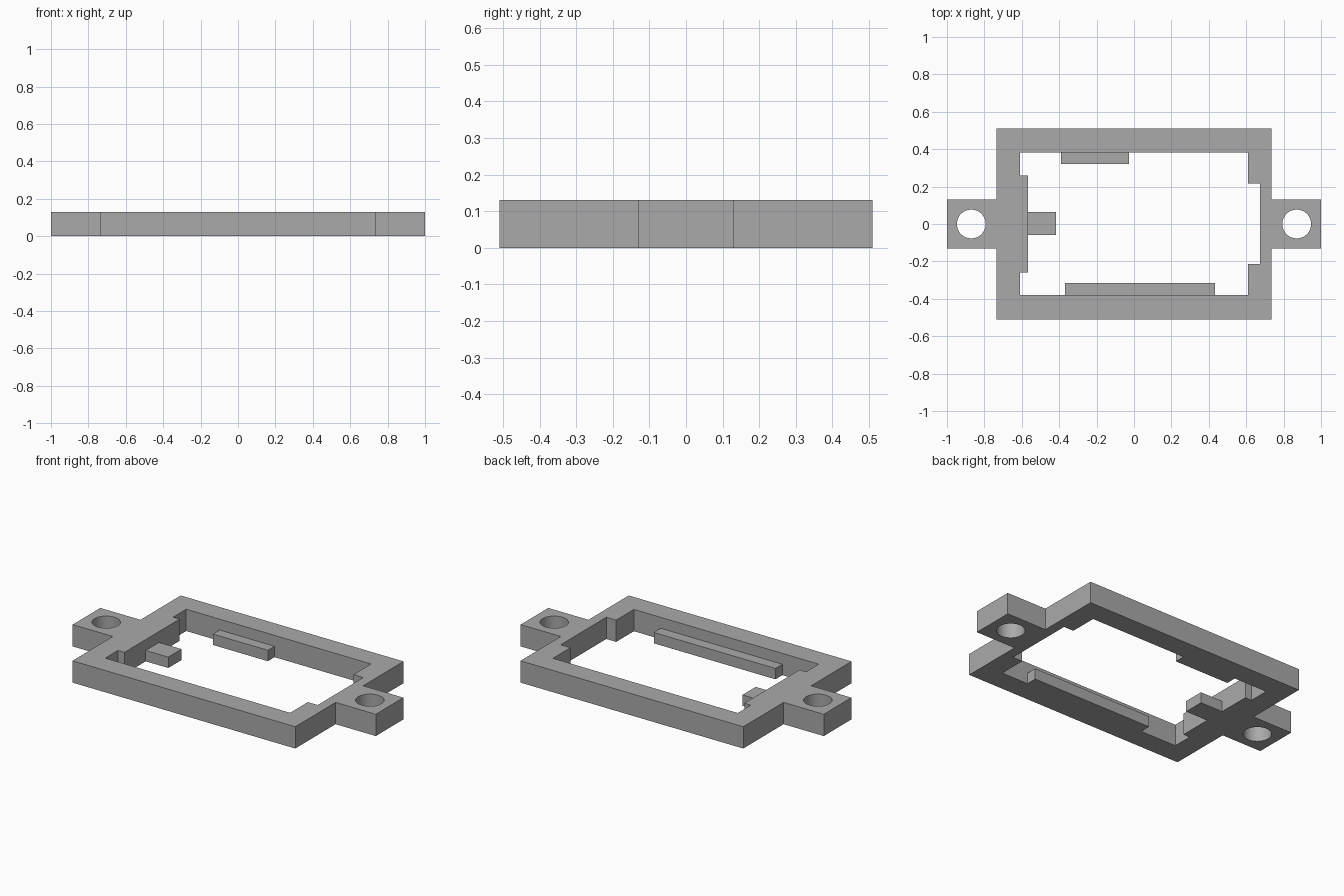
import bpy
import bmesh

cube = bpy.data.objects.get("Cube")
if cube:
    bpy.data.objects.remove(cube, do_unlink=True)

HEIGHT = 0.13
LEDGE = 0.065

# Single grey plastic colour
grey = bpy.data.materials.new("plain_grey")
grey.use_nodes = True
colour = (0.4, 0.4, 0.4, 1.0)
grey.diffuse_color = colour
grey.node_tree.nodes["Principled BSDF"].inputs["Base Color"].default_value = colour


def prism(name, outline, z0, z1):
    """Extrude a closed counter-clockwise outline from z0 to z1."""
    bm = bmesh.new()
    base = bm.faces.new([bm.verts.new((x, y, z0)) for x, y in outline])
    grown = bmesh.ops.extrude_face_region(bm, geom=[base])["geom"]
    verts = [g for g in grown if isinstance(g, bmesh.types.BMVert)]
    bmesh.ops.translate(bm, verts=verts, vec=(0, 0, z1 - z0))
    bmesh.ops.recalc_face_normals(bm, faces=bm.faces)
    mesh = bpy.data.meshes.new(name)
    bm.to_mesh(mesh)
    bm.free()
    mesh.materials.append(grey)
    obj = bpy.data.objects.new(name, mesh)
    bpy.context.collection.objects.link(obj)
    return obj


def block(name, x0, x1, y0, y1, z1):
    return prism(name, [(x0, y0), (x1, y0), (x1, y1), (x0, y1)], 0, z1)


def cut(target, cutter):
    """Subtract the cutter from the target, then discard it."""
    mod = target.modifiers.new("cut", 'BOOLEAN')
    mod.operation = 'DIFFERENCE'
    mod.solver = 'EXACT'
    mod.object = cutter
    bpy.context.view_layer.objects.active = target
    bpy.ops.object.modifier_apply(modifier=mod.name)
    bpy.data.objects.remove(cutter, do_unlink=True)


# Frame outline with a mounting ear at each end, made by half-turn symmetry
half = [(-0.735, -0.51), (0.735, -0.51), (0.735, -0.13),
        (1, -0.13), (1, 0.13), (0.735, 0.13)]
frame = prism("frame", half + [(-x, -y) for x, y in half], 0, HEIGHT)

# Stepped central opening
opening = [(-0.61, -0.38), (0.61, -0.38), (0.61, -0.213), (0.675, -0.213),
           (0.675, 0.217), (0.61, 0.217), (0.61, 0.383), (-0.61, 0.383),
           (-0.61, 0.26), (-0.567, 0.26), (-0.567, -0.26), (-0.61, -0.26)]
cut(frame, prism("opening_cutter", opening, -0.1, HEIGHT + 0.1))

# Screw holes through the ears
for x in (-0.87, 0.87):
    bpy.ops.mesh.primitive_cylinder_add(vertices=64, radius=0.077, depth=0.5,
                                        location=(x, 0, HEIGHT / 2))
    hole = bpy.context.object
    hole.data.materials.append(grey)
    cut(frame, hole)

# Half-height support ledges inside the opening
block("front_ledge", -0.37, 0.433, -0.38, -0.315, LEDGE)
block("back_ledge", -0.39, -0.027, 0.32, 0.383, LEDGE)
block("right_tab", -0.567, -0.418, -0.06, 0.065, LEDGE)

# Smooth hole walls, sharp edges elsewhere
bpy.ops.object.select_all(action='DESELECT')
frame.select_set(True)
bpy.context.view_layer.objects.active = frame
bpy.ops.object.shade_smooth_by_angle()
